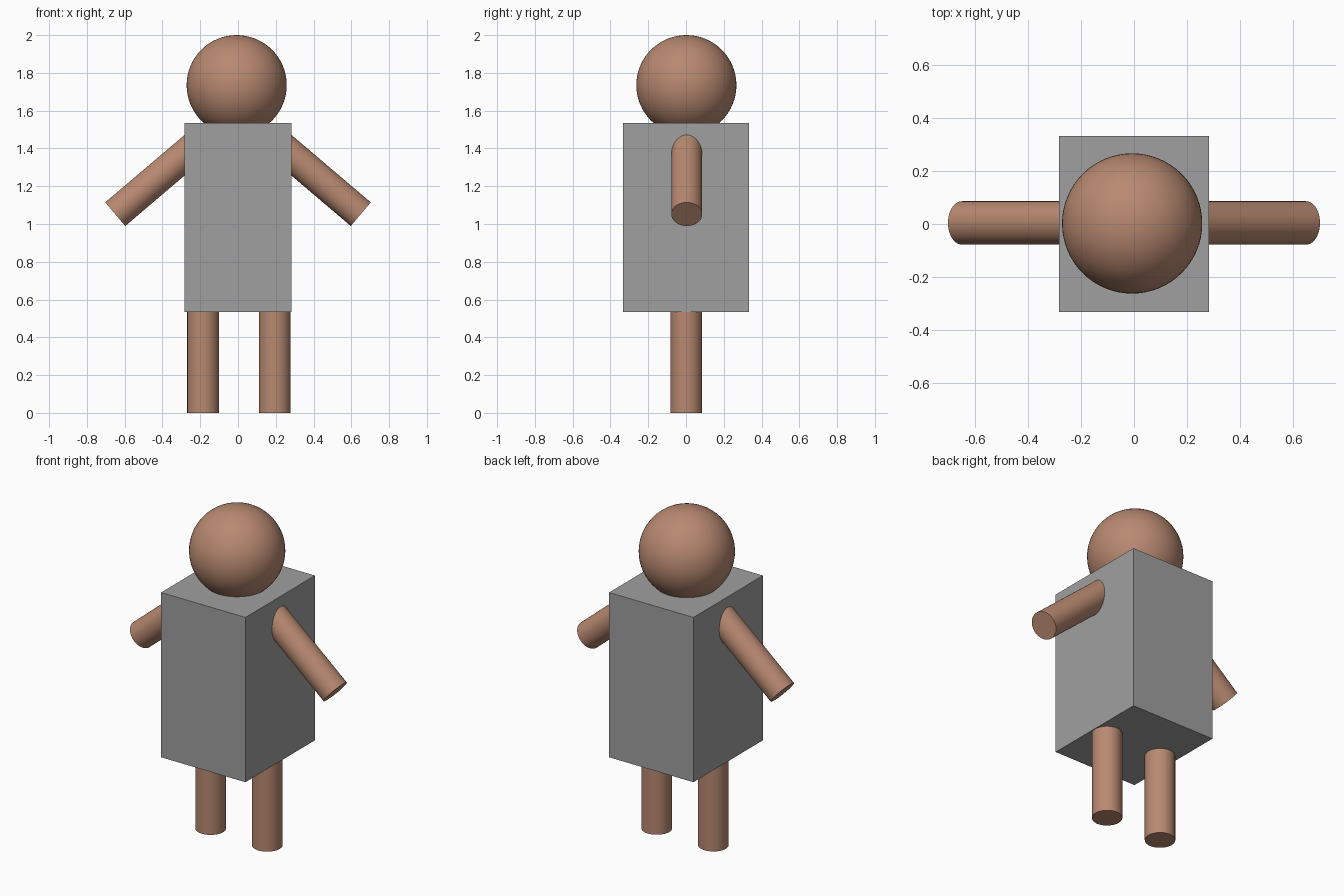
import bpy
import math
from mathutils import Vector

if "Cube" in bpy.data.objects:
    bpy.data.objects.remove(bpy.data.objects["Cube"])


def material(name, color):
    m = bpy.data.materials.new(name)
    m.diffuse_color = (*color, 1.0)
    m.use_nodes = True
    m.node_tree.nodes["Principled BSDF"].inputs["Base Color"].default_value = m.diffuse_color
    return m


skin = material("warm_brown", (0.48, 0.25, 0.165))
cloth = material("grey", (0.35, 0.35, 0.35))


def finish(name, mat, smooth=True):
    ob = bpy.context.object
    ob.name = name
    ob.data.materials.append(mat)
    if smooth:
        bpy.ops.object.shade_smooth_by_angle(angle=math.radians(40))
    return ob


def limb(name, start, end, radius):
    """Capped round rod between two points."""
    a, b = Vector(start), Vector(end)
    d = b - a
    bpy.ops.mesh.primitive_cylinder_add(
        vertices=48, radius=radius, depth=d.length, location=(a + b) / 2,
        rotation=d.to_track_quat('Z', 'Y').to_euler())
    return finish(name, skin)


# Torso block
bpy.ops.mesh.primitive_cube_add(size=1, location=(0, 0, 1.034))
bpy.context.object.scale = (0.566, 0.666, 1.0)
bpy.ops.object.transform_apply(location=False, rotation=False, scale=True)
finish("torso", cloth, smooth=False)

# Head ball, sunk slightly into the torso top
bpy.ops.mesh.primitive_uv_sphere_add(
    segments=64, ring_count=32, radius=0.265, location=(-0.007, 0.002, 1.735))
finish("head", skin)

# Arms spread outward and down, legs straight down
for side, label in ((-1, "left"), (1, "right")):
    limb(label + "_arm", (side * 0.19, 0.004, 1.443),
         (side * 0.65, 0.004, 1.052), 0.082)
    leg_x = 0.005 + side * 0.19
    limb(label + "_leg", (leg_x, 0.002, 0.0), (leg_x, 0.002, 0.6), 0.084)
